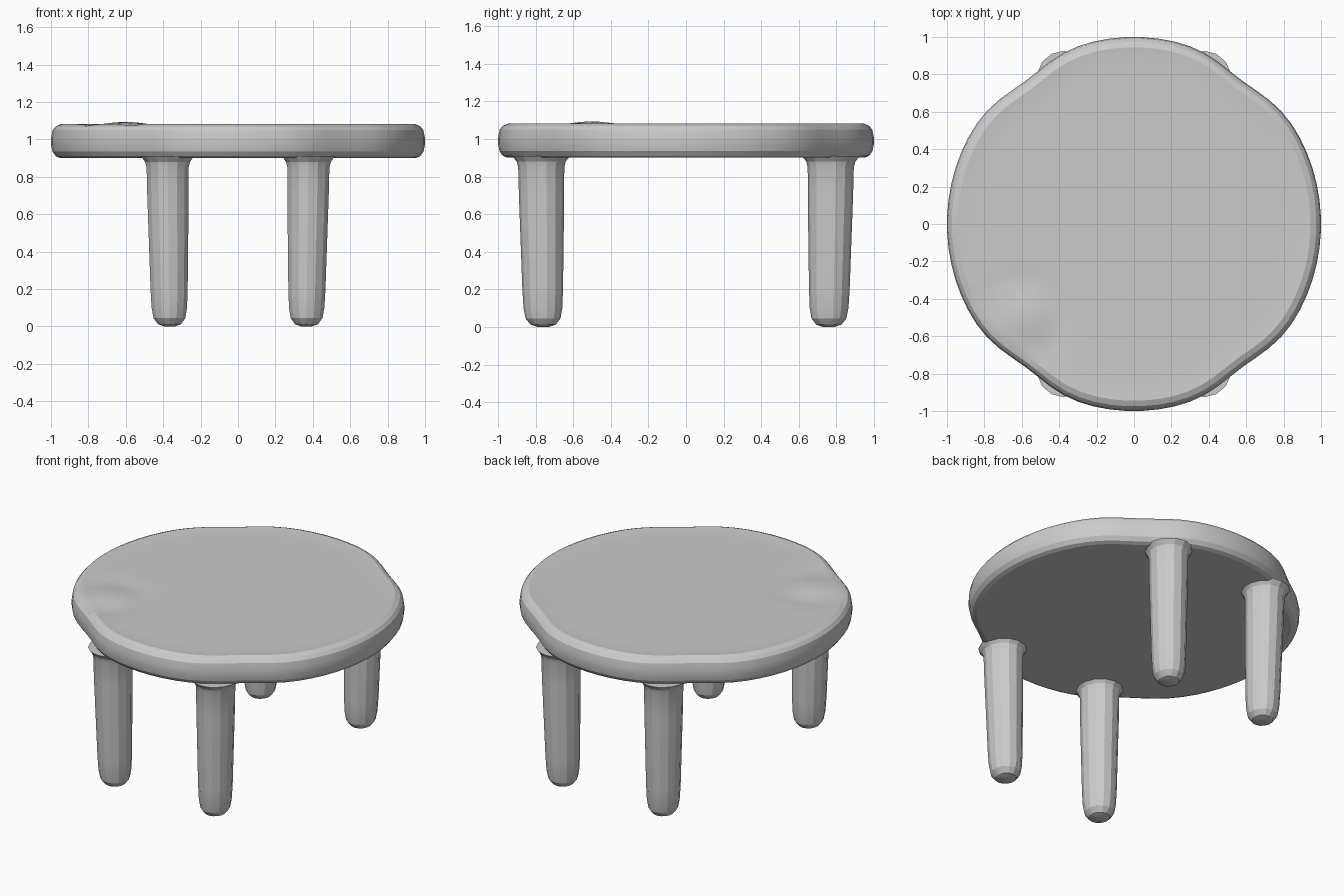
import bpy
import bmesh
from math import cos, sin, pi, exp, hypot, radians

cube = bpy.data.objects.get("Cube")
if cube:
    bpy.data.objects.remove(cube)

grey = bpy.data.materials.new("plain_grey")
grey.use_nodes = True
colour = (0.6, 0.6, 0.6, 1)
grey.diffuse_color = colour
grey.node_tree.nodes["Principled BSDF"].inputs["Base Color"].default_value = colour


def lathe(name, profile, sides, place):
    """Skin rings of (radius, z), bottom to top; place(radius, angle, z) gives each point."""
    bm = bmesh.new()
    rings = [[bm.verts.new(place(r, 2 * pi * (i + 0.5) / sides, z)) for i in range(sides)]
             for r, z in profile]
    for low, high in zip(rings, rings[1:]):
        for i in range(sides):
            j = (i + 1) % sides
            bm.faces.new((low[i], low[j], high[j], high[i]))
    bm.faces.new(rings[0][::-1])
    bm.faces.new(rings[-1])
    bmesh.ops.recalc_face_normals(bm, faces=bm.faces)
    mesh = bpy.data.meshes.new(name)
    bm.to_mesh(mesh)
    bm.free()
    obj = bpy.data.objects.new(name, mesh)
    bpy.context.collection.objects.link(obj)
    mesh.materials.append(grey)
    bpy.context.view_layer.objects.active = obj
    obj.select_set(True)
    bpy.ops.object.shade_smooth_by_angle(angle=radians(20))
    obj.select_set(False)
    return obj


# Round top: slightly flattened on the diagonals, with a small lump near one edge
def top_point(r, a, z):
    pinch = 0.04 * exp(-((abs(abs(a % pi - pi / 2) - 0.64)) / 0.22) ** 2)
    k = r * (1 - pinch)
    x, y = k * cos(a), k * sin(a)
    if z > 1.07:
        d = hypot(x + 0.6, y + 0.5)
        z += 0.016 * exp(-(d / 0.12) ** 2) - 0.008 * exp(-((d - 0.2) / 0.06) ** 2)
    return x, y, z


rim = [(0.95, 0.9), (0.975, 0.91), (0.993, 0.935), (1, 0.97), (1, 1.01),
       (0.992, 1.05), (0.975, 1.07), (0.945, 1.083), (0.91, 1.08)]
surface = [(0.9 - 0.06 * i, 1.078) for i in range(1, 15)]
lathe("table_top", rim + surface, 72, top_point)

# Tapered legs with rounded feet and a flared joint under the top
leg = [(0.03, 0), (0.065, 0.012), (0.09, 0.045), (0.1, 0.1), (0.105, 0.2),
       (0.111, 0.45), (0.117, 0.7), (0.119, 0.85), (0.127, 0.88), (0.15, 0.91)]
for side, sx in (("left", 1), ("right", -1)):
    for end, sy in (("front", -1), ("back", 1)):
        def leg_point(r, a, z, sx=sx, sy=sy):
            lean = 0.012 * z
            return (sx * (0.366 + lean) + r * 0.97 * cos(a),
                    sy * (0.76 + lean) + r * 1.03 * sin(a), z)
        lathe(f"{end}_{side}_leg", leg, 14, leg_point)
